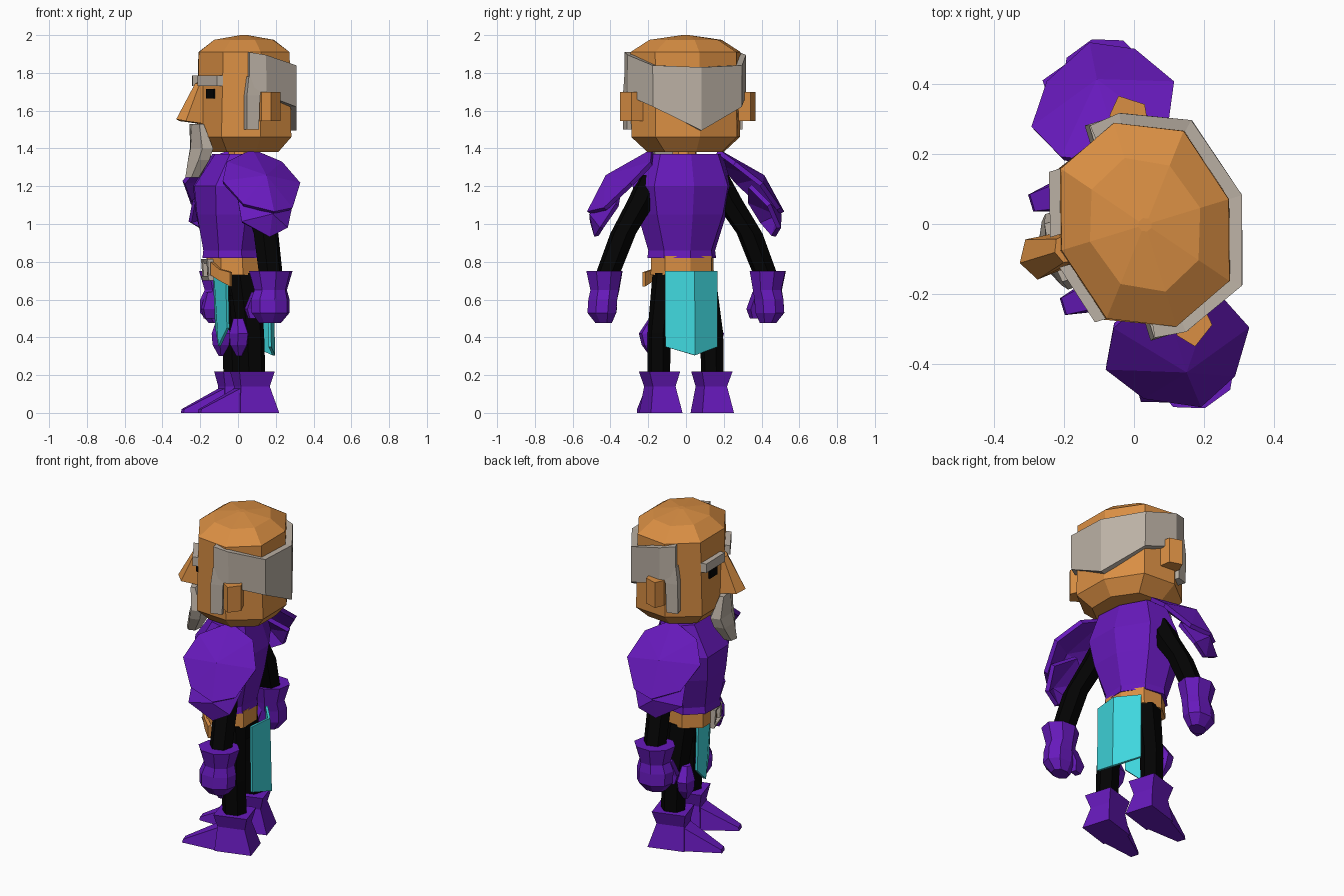
import bpy, bmesh, math

YAW = math.radians(-73)   # figure is modelled facing -y, then turned


def material(name, rgb):
    m = bpy.data.materials.new(name)
    m.diffuse_color = (*rgb, 1)
    return m


SKIN = material("tan skin", (0.70, 0.275, 0.057))
PURPLE = material("purple armour", (0.135, 0.01, 0.50))
TEAL = material("teal cloth", (0.05, 0.68, 0.73))
BLACK = material("black cloth", (0.001, 0.001, 0.001))
GREY = material("grey hair", (0.50, 0.44, 0.375))


def mesh(name, verts, faces, mat, mirror=False, thick=0):
    bm = bmesh.new()
    vs = [bm.verts.new(v) for v in verts]
    for f in faces:
        bm.faces.new([vs[i] for i in f])
    bmesh.ops.recalc_face_normals(bm, faces=bm.faces[:])
    me = bpy.data.meshes.new(name)
    bm.to_mesh(me)
    bm.free()
    me.materials.append(mat)
    ob = bpy.data.objects.new(name, me)
    bpy.context.collection.objects.link(ob)
    ob.rotation_euler = (0, 0, YAW)
    ob.location = (0.003, -0.011, 0)
    if thick:
        s = ob.modifiers.new("thickness", 'SOLIDIFY')
        s.thickness, s.offset = thick, 0
    if mirror:
        ob.modifiers.new("mirror", 'MIRROR').use_clip = False
    return ob


def ring(z, cx, cy, rx, ry, n=8, phase=0, diag=1.0):
    pts = []
    for i in range(n):
        t = 2 * math.pi * (i + phase) / n
        k = diag if i % 2 else 1
        pts.append((cx + rx * k * math.sin(t), cy - ry * k * math.cos(t), z))
    return pts


def quad(z, x0, x1, y0, y1):
    return [(x0, y0, z), (x1, y0, z), (x1, y1, z), (x0, y1, z)]


def loft(name, rings, mat, mirror=False):
    n = len(rings[0])
    verts = [p for r in rings for p in r]
    faces = [[k * n + i, k * n + (i + 1) % n, (k + 1) * n + (i + 1) % n, (k + 1) * n + i]
             for k in range(len(rings) - 1) for i in range(n)]
    faces += [list(range(n)), list(range(len(verts) - n, len(verts)))]
    return mesh(name, verts, faces, mat, mirror)


def sheet(name, rows, mat, mirror=False, thick=0.02):
    n = len(rows[0])
    verts = [p for r in rows for p in r]
    faces = [[k * n + i, k * n + i + 1, (k + 1) * n + i + 1, (k + 1) * n + i]
             for k in range(len(rows) - 1) for i in range(n - 1)]
    return mesh(name, verts, faces, mat, mirror, thick)


def fan(name, centre, rim, mat, mirror=True, thick=0.025):
    n = len(rim)
    return mesh(name, [centre] + rim, [[0, i + 1, (i + 1) % n + 1] for i in range(n)],
                mat, mirror, thick)


def face_slab(name, a0, a1, z0, z1, inner, outer, mat):
    # plate lying on the angled front facet of the head
    f = lambda a: -0.228 + 0.285 * a
    q = lambda z: [(a0, f(a0) - outer, z), (a1, f(a1) - outer, z),
                   (a1, f(a1) + inner, z), (a0, f(a0) + inner, z)]
    return loft(name, [q(z0), q(z1)], mat, True)


# head and neck
loft("head", [ring(1.38, 0, 0.03, 0.21, 0.19, diag=1.05),
              ring(1.46, 0, 0.03, 0.30, 0.258, diag=1.06),
              ring(1.91, 0, 0.03, 0.305, 0.25, diag=1.04),
              ring(1.975, 0, 0.03, 0.20, 0.165),
              ring(2.0, 0, 0.03, 0.02, 0.02)], SKIN)
loft("neck", [ring(1.3, 0, 0.01, 0.07, 0.07), ring(1.41, 0, 0.01, 0.065, 0.065)], SKIN)

# nose: wedge with a ridge
loft("nose", [[(-0.05, -0.2, 1.53), (-0.06, -0.31, 1.545), (0, -0.345, 1.555),
               (0.06, -0.31, 1.545), (0.05, -0.2, 1.53)],
              [(-0.04, -0.19, 1.76), (-0.035, -0.225, 1.745), (0, -0.24, 1.745),
               (0.035, -0.225, 1.745), (0.04, -0.19, 1.76)]], SKIN)
# ears
ear = [(0.28, 0.02), (0.33, 0.025), (0.375, 0.065), (0.33, 0.13), (0.26, 0.12)]
loft("ear", [[(a, b, z) for a, b in ear] for z in (1.545, 1.70)], SKIN, True)
# eyes and brows
face_slab("eye", 0.09, 0.16, 1.665, 1.715, 0.003, 0.006, BLACK)
face_slab("eyebrow", 0.045, 0.225, 1.73, 1.785, 0.02, 0.025, GREY)

# hair band round the back, with sideburns
half = [(0.295, -0.035, 1.91, 1.74), (0.305, 0.05, 1.895, 1.68), (0.232, 0.228, 1.84, 1.62)]
full = half + [(0, 0.298, 1.83, 1.495)] + [(-a, b, t, u) for a, b, t, u in half[::-1]]
sheet("hair_band", [[(a, b, t) for a, b, t, u in full], [(a, b, u) for a, b, t, u in full]],
      GREY, thick=0.045)
loft("sideburn", [quad(1.50, 0.27, 0.32, -0.052, 0.015),
                  quad(1.68, 0.27, 0.322, -0.052, 0.02),
                  quad(1.78, 0.27, 0.318, -0.04, 0.06)], GREY, True)
# beard sweeping forward
loft("beard", [ring(1.53, 0, -0.232, 0.10, 0.025, 6), ring(1.40, 0, -0.205, 0.13, 0.06, 6),
               ring(1.34, 0, -0.22, 0.11, 0.06, 6), ring(1.245, 0, -0.255, 0.05, 0.04, 6)], GREY)

# torso, belt and hips
loft("torso", [ring(0.82, 0, -0.04, 0.19, 0.16), ring(0.86, 0, -0.04, 0.185, 0.155),
               ring(1.05, 0, -0.035, 0.245, 0.195, diag=1.05),
               ring(1.20, 0, -0.03, 0.275, 0.215, diag=1.05),
               ring(1.37, 0, 0.0, 0.215, 0.13, diag=1.05)], PURPLE)
loft("belt", [ring(0.73, 0, -0.03, 0.175, 0.145, diag=1.05),
              ring(0.83, 0, -0.03, 0.172, 0.145, diag=1.05)], SKIN)
loft("hips", [ring(0.62, 0, -0.01, 0.13, 0.09), ring(0.75, 0, -0.02, 0.16, 0.12)], BLACK)
# buckle frame: four bars
for x0, x1, z0, z1 in ((-0.06, -0.035, 0.70, 0.815), (0.035, 0.06, 0.70, 0.815),
                       (-0.06, 0.06, 0.70, 0.725), (-0.06, 0.06, 0.79, 0.815)):
    loft("buckle_bar", [quad(z0, x0, x1, -0.18, -0.155), quad(z1, x0, x1, -0.19, -0.16)], GREY)
# loose end of the belt
sheet("belt_tail", [[(0.07, -0.17, 0.80), (0.13, -0.14, 0.76), (0.19, -0.10, 0.745)],
                    [(0.07, -0.17, 0.73), (0.13, -0.14, 0.70), (0.19, -0.10, 0.67)]], SKIN)

# hanging cloths with a centre fold
sheet("back_cloth", [[(-0.142, 0.125, 0.75), (0, 0.185, 0.75), (0.142, 0.125, 0.75)],
                     [(-0.142, 0.13, 0.35), (0, 0.195, 0.305), (0.142, 0.13, 0.35)]],
      TEAL, thick=0.015)
sheet("front_cloth", [[(-0.115, -0.10, 0.75), (0, -0.13, 0.75), (0.115, -0.10, 0.75)],
                      [(-0.105, -0.09, 0.45), (0, -0.105, 0.355), (0.105, -0.09, 0.45)]],
      TEAL, thick=0.015)

# arms
loft("arm", [ring(0.70, 0.45, 0.045, 0.065, 0.065, 6), ring(0.95, 0.35, 0.045, 0.07, 0.068, 6),
             ring(1.13, 0.235, 0.02, 0.08, 0.07, 6), ring(1.26, 0.18, 0.0, 0.065, 0.07, 6)], BLACK, True)
# gloves: flared cuff, fist and thumb
loft("glove", [ring(0.475, 0.455, 0.035, 0.045, 0.06), ring(0.53, 0.465, 0.035, 0.08, 0.105),
               ring(0.60, 0.46, 0.035, 0.08, 0.107), ring(0.65, 0.45, 0.04, 0.08, 0.09),
               ring(0.75, 0.452, 0.04, 0.10, 0.12)], PURPLE, True)
loft("thumb", [quad(0.50, 0.385, 0.42, -0.065, -0.015), quad(0.55, 0.37, 0.42, -0.08, 0.0),
               quad(0.64, 0.395, 0.44, -0.05, 0.03)], PURPLE, True)

# shoulder armour: two overlapping faceted plates
fan("shoulder_plate", (0.43, 0.02, 1.25),
    [(0.18, 0.02, 1.385), (0.25, -0.14, 1.32), (0.355, -0.195, 1.22), (0.465, -0.115, 1.10),
     (0.535, 0.03, 1.06), (0.48, 0.145, 1.08), (0.36, 0.225, 1.21), (0.23, 0.165, 1.32)], PURPLE)
fan("lower_shoulder_plate", (0.52, 0.025, 1.05),
    [(0.36, 0.02, 1.20), (0.40, -0.125, 1.12), (0.47, -0.125, 1.01),
     (0.49, 0.02, 0.935), (0.49, 0.115, 0.98), (0.42, 0.165, 1.10)], PURPLE)

# legs, knee guards and boots
loft("leg", [ring(0.12, 0.15, 0.035, 0.058, 0.07, 6), ring(0.42, 0.145, 0.025, 0.062, 0.072, 6),
             ring(0.74, 0.10, 0.0, 0.07, 0.085, 6)], BLACK, True)
loft("knee_guard", [ring(0.30, 0.16, -0.045, 0.015, 0.015, 6), ring(0.36, 0.16, -0.045, 0.06, 0.05, 6),
                    ring(0.42, 0.16, -0.045, 0.078, 0.055, 6), ring(0.50, 0.15, -0.045, 0.03, 0.03, 6)],
     PURPLE, True)
loft("boot", [quad(0, 0.055, 0.23, -0.06, 0.155), quad(0.14, 0.08, 0.205, -0.05, 0.11),
              quad(0.22, 0.06, 0.23, -0.065, 0.13)], PURPLE, True)
# pointed toe
mesh("boot_toe", [(0.06, -0.03, 0), (0.225, -0.03, 0), (0.085, -0.03, 0.14), (0.20, -0.03, 0.14),
                  (0.13, -0.265, 0), (0.18, -0.265, 0), (0.13, -0.26, 0.02), (0.18, -0.26, 0.02)],
     [[0, 1, 3, 2], [4, 5, 7, 6], [0, 1, 5, 4], [2, 3, 7, 6], [0, 2, 6, 4], [1, 3, 7, 5]], PURPLE, True)
